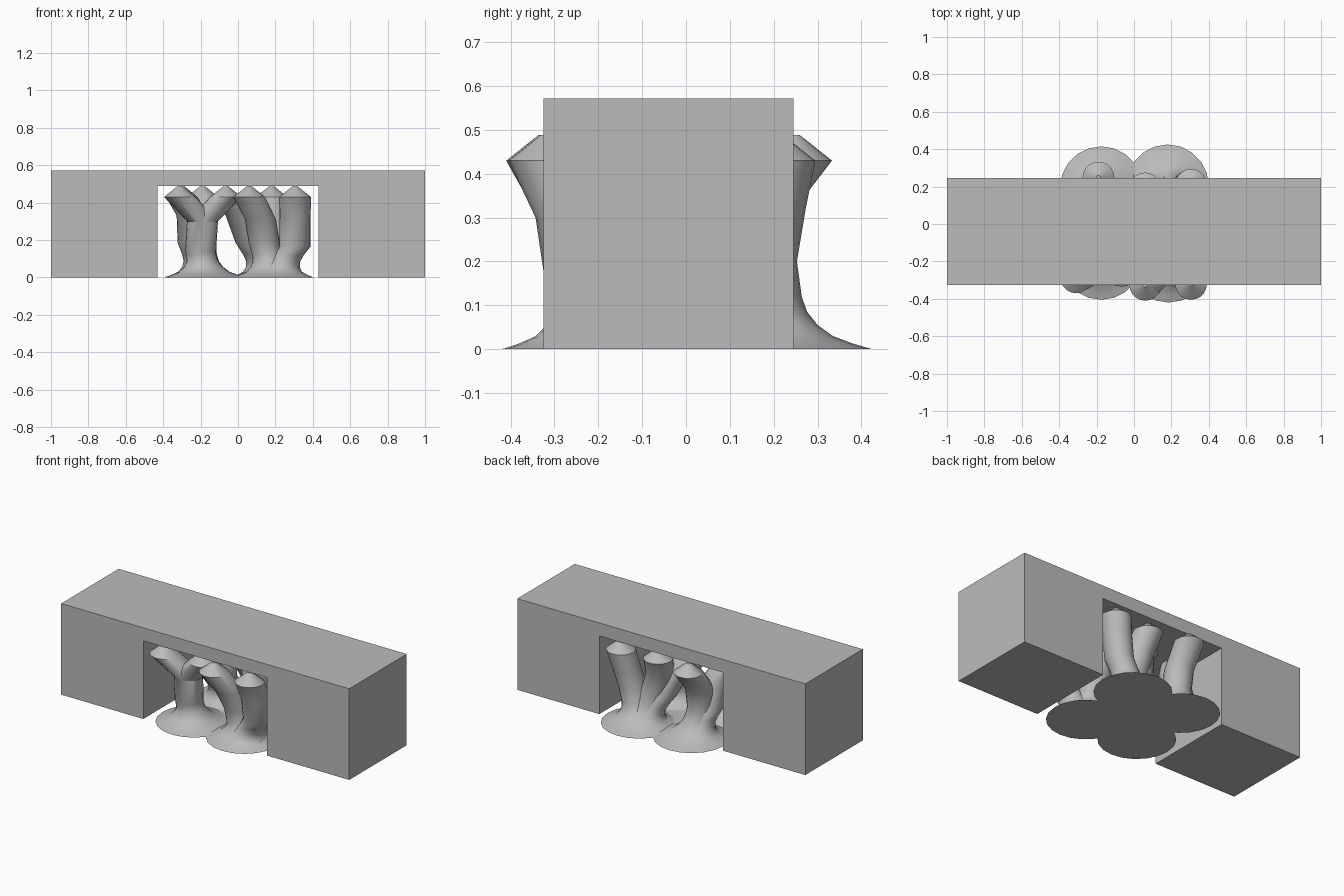
import bpy, bmesh, math

cube = bpy.data.objects.get("Cube")
if cube:
    bpy.data.objects.remove(cube, do_unlink=True)

grey = bpy.data.materials.new("plain_grey")
grey.use_nodes = True
grey.diffuse_color = (0.5, 0.5, 0.5, 1)
grey.node_tree.nodes["Principled BSDF"].inputs["Base Color"].default_value = (0.5, 0.5, 0.5, 1)

SIDES = 20
LIMB = 0.083


def add_object(name, bm, smooth=False):
    bmesh.ops.recalc_face_normals(bm, faces=bm.faces[:])
    mesh = bpy.data.meshes.new(name)
    bm.to_mesh(mesh)
    bm.free()
    mesh.materials.append(grey)
    obj = bpy.data.objects.new(name, mesh)
    bpy.context.collection.objects.link(obj)
    if smooth:
        bpy.ops.object.select_all(action='DESELECT')
        obj.select_set(True)
        bpy.context.view_layer.objects.active = obj
        bpy.ops.object.shade_smooth_by_angle(angle=math.radians(35))
    return obj


def loft(name, rings):
    """Skin level rings given as (x, y, z, radius), closing both ends."""
    bm = bmesh.new()
    loops = []
    for x, y, z, r in rings:
        loops.append([bm.verts.new((x + r * math.cos(i * math.tau / SIDES),
                                    y + r * math.sin(i * math.tau / SIDES), z))
                      for i in range(SIDES)])
    for low, high in zip(loops, loops[1:]):
        for i in range(SIDES):
            j = (i + 1) % SIDES
            bm.faces.new((low[i], low[j], high[j], high[i]))
    bm.faces.new(loops[0][::-1])
    bm.faces.new(loops[-1])
    return add_object(name, bm, True)


# Bridge block: an arch profile pushed from front to back
profile = [(-1, 0), (-0.43, 0), (-0.43, 0.49), (0.43, 0.49),
           (0.43, 0), (1, 0), (1, 0.572), (-1, 0.572)]
bm = bmesh.new()
face = bm.faces.new([bm.verts.new((x, -0.325, z)) for x, z in profile])
push = bmesh.ops.extrude_face_region(bm, geom=[face])
bmesh.ops.translate(bm, vec=(0, 0.57, 0),
                    verts=[v for v in push["geom"] if isinstance(v, bmesh.types.BMVert)])
add_object("bridge_block", bm)

# Flared foot of each limb: height and radius
FLARE = [(0, 0.22), (0.012, 0.18), (0.03, 0.135), (0.055, 0.105), (0.085, 0.086), (0.12, 0.08)]


def limb(name, root, joints, tip):
    """One support limb: flared foot, bent stem, pointed cap under the arch."""
    x0, y0 = root
    x1, y1, z1 = joints[0]
    rings = []
    for z, r in FLARE:
        if z < z1:
            t = z / z1
            rings.append((x0 + (x1 - x0) * t, y0 + (y1 - y0) * t, z, r))
    rings += [(x, y, z, LIMB) for x, y, z in joints]
    rings += [(*tip, 0.43, 0.085), (*tip, 0.488, 0.012)]
    loft(name, rings)


# Four trees, each a root with limbs of (joints, tip)
trees = {
    "front_right_tree": ((-0.175, -0.185), [
        ([(-0.2, -0.2, 0.14), (-0.19, -0.22, 0.3)], (-0.31, -0.285)),
        ([(-0.2, -0.2, 0.14), (-0.19, -0.22, 0.3)], (-0.065, -0.25)),
    ]),
    "front_left_tree": ((0.185, -0.2), [
        ([(0.14, -0.2, 0.185), (0.12, -0.26, 0.31)], (0.06, -0.325)),
        ([(0.305, -0.24, 0.165), (0.305, -0.26, 0.3)], (0.305, -0.32)),
        ([(0.18, -0.13, 0.185), (0.18, -0.08, 0.31)], (0.18, -0.06)),
    ]),
    "back_right_tree": ((-0.175, 0.195), [
        ([(-0.2, 0.13, 0.17), (-0.2, 0.15, 0.3)], (-0.19, 0.248)),
        ([(-0.24, 0.1, 0.185), (-0.245, 0.05, 0.33)], (-0.3, 0.0)),
    ]),
    "back_left_tree": ((0.18, 0.205), [
        ([(0.25, 0.17, 0.2), (0.28, 0.19, 0.32)], (0.305, 0.21)),
        ([(0.12, 0.14, 0.18), (0.08, 0.14, 0.31)], (0.06, 0.19)),
        ([(0.07, 0.12, 0.185), (0.01, 0.06, 0.35)], (-0.065, 0.0)),
    ]),
}
for tree, (root, limbs) in trees.items():
    for number, (joints, tip) in enumerate(limbs, 1):
        limb(f"{tree}_limb_{number}", root, joints, tip)

# Thin raft joining the four feet at the middle
loft("foot_raft", [(0, 0, 0, 0.15), (0, 0, 0.008, 0.15)])
